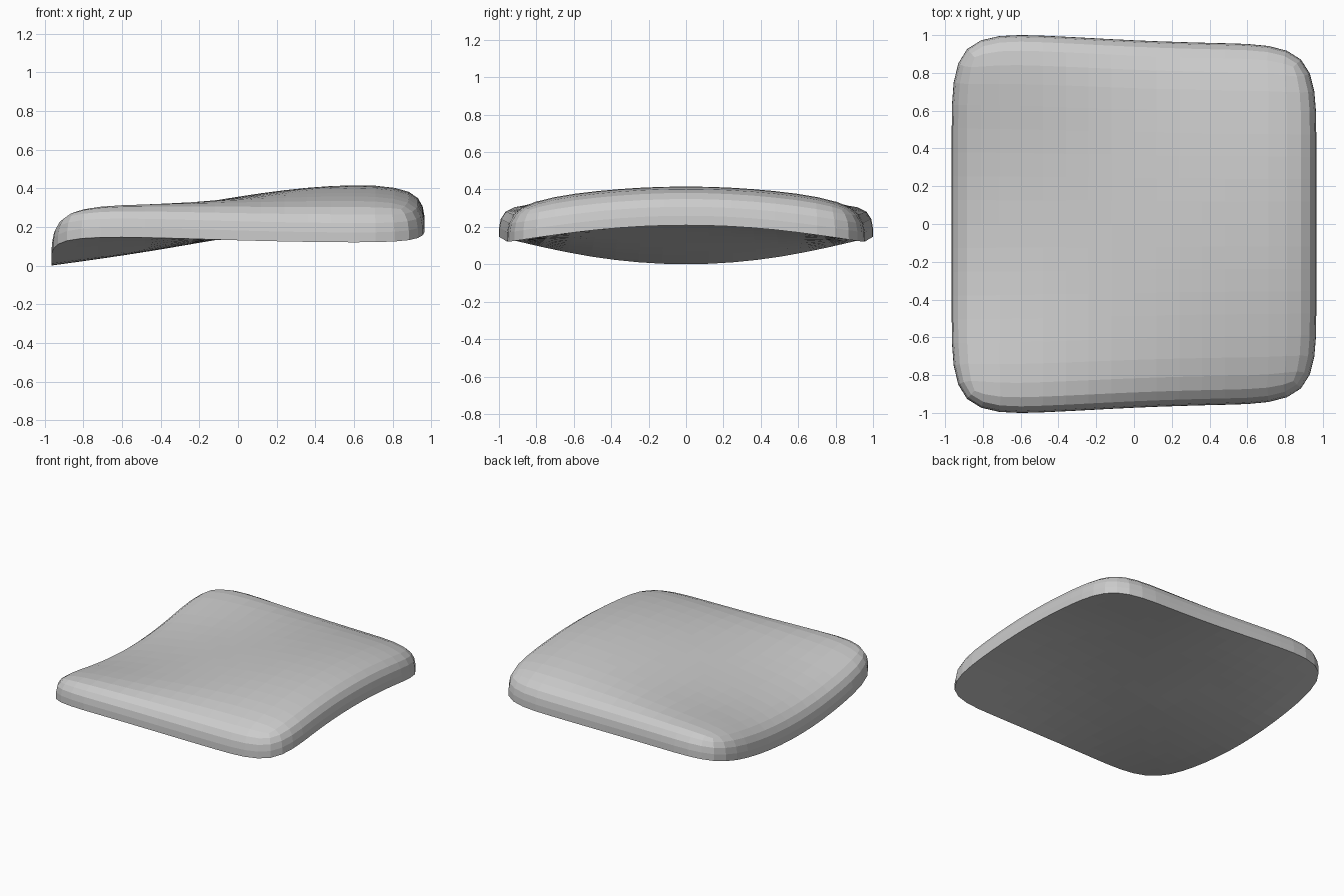
import bpy, bmesh

if "Cube" in bpy.data.objects:
    bpy.data.objects.remove(bpy.data.objects["Cube"])

# Control sections from left to right: x, half depth, underside height at the middle and at the edge
SECTIONS = [
    (-0.965, 1.012, -0.013, 0.150),
    (-0.48, 1.000, 0.060, 0.148),
    (0.00, 0.970, 0.158, 0.130),
    (0.48, 0.956, 0.228, 0.120),
    (0.965, 0.948, 0.217, 0.120),
]
STEPS = (-1, -0.5, 0, 0.5, 1)
THICKNESS = 0.205

grey = bpy.data.materials.new("light grey")
grey.diffuse_color = (0.6, 0.6, 0.6, 1)
grey.use_nodes = True
grey.node_tree.nodes["Principled BSDF"].inputs["Base Color"].default_value = grey.diffuse_color

bm = bmesh.new()
crease = bm.edges.layers.float.new("crease_edge")


def layer(lift):
    """One saddle-shaped layer of control points."""
    return [[bm.verts.new((x, half * t, mid + (edge - mid) * t * t + lift))
             for t in STEPS] for x, half, mid, edge in SECTIONS]


# Underside and top of the cushion cage
bottom, top = layer(0), layer(THICKNESS)
for i in range(4):
    for j in range(4):
        a, b, c, d = (i, j), (i + 1, j), (i + 1, j + 1), (i, j + 1)
        bm.faces.new([top[p][q] for p, q in (a, b, c, d)])
        bm.faces.new([bottom[p][q] for p, q in (d, c, b, a)])

# Rim wall, with a sharp lower edge
loop = ([(i, 0) for i in range(4)] + [(4, j) for j in range(4)]
        + [(i, 4) for i in range(4, 0, -1)] + [(0, j) for j in range(4, 0, -1)])
for (i, j), (k, l) in zip(loop, loop[1:] + loop[:1]):
    bm.faces.new((bottom[i][j], bottom[k][l], top[k][l], top[i][j]))
    bm.edges.get((bottom[i][j], bottom[k][l]))[crease] = 1.0

mesh = bpy.data.meshes.new("cushion")
bm.to_mesh(mesh)
bm.free()
mesh.materials.append(grey)
cushion = bpy.data.objects.new("cushion", mesh)
bpy.context.collection.objects.link(cushion)

# Soft rounding, kept faceted
soft = cushion.modifiers.new("rounding", "SUBSURF")
soft.levels = soft.render_levels = 2
